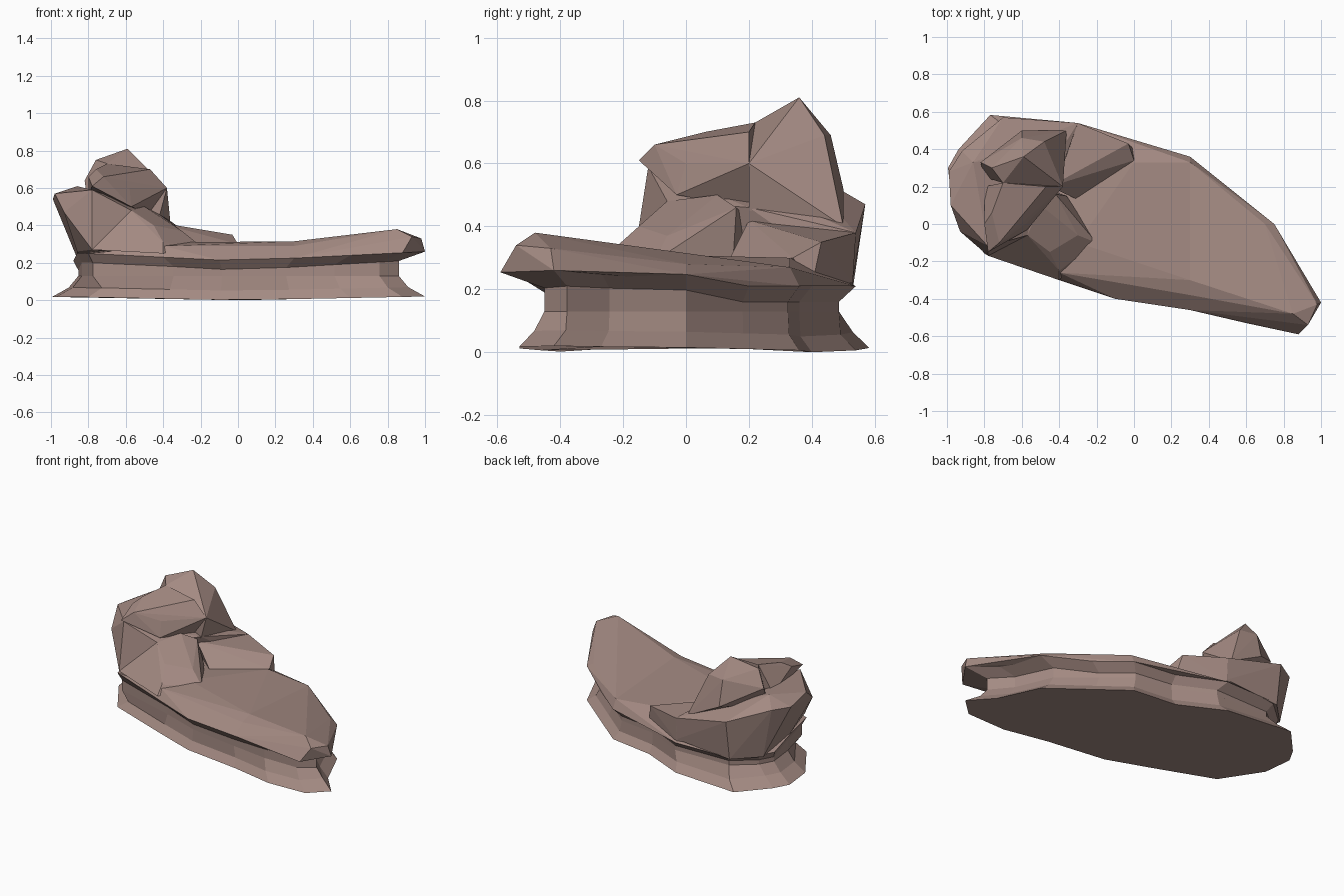
import bpy
import bmesh

# Remove the default object
default_cube = bpy.data.objects.get("Cube")
if default_cube:
    bpy.data.objects.remove(default_cube, do_unlink=True)

# Single stone colour
stone = bpy.data.materials.new("dusty_brown_stone")
stone.use_nodes = True
stone_colour = (.37, .255, .225, 1)
stone.diffuse_color = stone_colour
shader = next(node for node in stone.node_tree.nodes if node.type == "BSDF_PRINCIPLED")
shader.inputs["Base Color"].default_value = stone_colour
shader.inputs["Roughness"].default_value = .9


def finish(bm, name):
    """Turn a bmesh into a flat shaded stone object."""
    bmesh.ops.recalc_face_normals(bm, faces=bm.faces)
    mesh = bpy.data.meshes.new(name)
    bm.to_mesh(mesh)
    bm.free()
    mesh.materials.append(stone)
    obj = bpy.data.objects.new(name, mesh)
    bpy.context.collection.objects.link(obj)
    return obj


def chunk(name, points):
    """Make a faceted boulder wrapped tightly around its corner points."""
    bm = bmesh.new()
    corners = [bm.verts.new(point) for point in points]
    result = bmesh.ops.convex_hull(bm, input=corners)
    loose = {item for item in result["geom_interior"] + result["geom_unused"]
             if isinstance(item, bmesh.types.BMVert)}
    bmesh.ops.delete(bm, geom=list(loose), context="VERTS")
    bmesh.ops.dissolve_limit(bm, angle_limit=.05, verts=bm.verts, edges=bm.edges)
    return finish(bm, name)


def loft(name, rings):
    """Join a stack of outlines with quads and close both ends."""
    bm = bmesh.new()
    loops = [[bm.verts.new(point) for point in ring] for ring in rings]
    count = len(loops[0])
    for lower, upper in zip(loops, loops[1:]):
        for i in range(count):
            j = (i + 1) % count
            bm.faces.new((lower[i], lower[j], upper[j], upper[i]))
    bm.faces.new(loops[0][::-1])
    bm.faces.new(loops[-1])
    return finish(bm, name)


# Plan of the rock, clockwise from the left end
plan = [(-.86, .1), (-.88, .3), (-.83, .4), (-.68, .53), (-.3, .54), (0, .4), (.3, .36),
        (.5, .2), (.75, 0), (.87, -.27), (1, -.42), (.88, -.59), (.6, -.53), (.3, -.46),
        (-.1, -.4), (-.4, -.3), (-.8, -.16)]


def ledge_point(x, y):
    """The ledge lifts towards both ends along the front."""
    lift = abs(x) if y < .2 else 0
    return x, y, .21 + .05 * lift


def foot_point(x, y):
    """The foot spreads at the high end and tucks in at the tail."""
    spread = 1.13 if x < -.6 and y > 0 else 1
    reach = 1.1 if spread > 1 and y > .5 else 1
    return x * spread, max(y * reach, -.53), .02 * abs(x)


def neck_point(x, y, height):
    """The waist is pinched most at the tail."""
    pinch = .97 if x < -.6 else .86
    return x * pinch, max(y * .9, -.45), height


# Waisted plinth under the ledge
ledge = [ledge_point(x, y) for x, y in plan]
foot = [foot_point(x, y) for x, y in plan]
toe = [(x * .91, y * .91, z + .05) for x, y, z in foot]
waist = [neck_point(x, y, .13) for x, y in plan]
neck = [neck_point(x, y, z - .05) for x, y, z in ledge]
loft("plinth", [foot, toe, waist, neck, ledge])

# Deck in two halves, dipping in the middle and rising to the tail
seam = [(.3, -.38, .29), (.3, -.3, .315), (.3, .33, .27)]
deck_west = [point for point in ledge if point[0] <= .3]
deck_tail = [point for point in ledge if point[0] >= .3]
chunk("deck", deck_west + seam + [
    (-.1, -.2, .31), (-.3, -.1, .31), (-.4, -.26, .29), (0, .33, .3)])
chunk("tail", deck_tail + seam + [
    (.98, -.43, .33), (.93, -.54, .34), (.85, -.48, .38), (.7, 0, .28)])

# Low shelf behind the outcrop
shelf_back = [(-.3, .54, .38), (-.03, .43, .35)]
chunk("back_shelf", shelf_back + [
    (-.45, .2, .42), (0, .34, .3), (-.3, .13, .28), (-.3, .53, .22), (0, .4, .21), (-.7, .5, .25)])

# Rising collar between the deck and the outcrop
collar_tip = (-.57, -.06, .48)
front_corner = (-.78, -.17, .27)
chunk("front_collar", [
    collar_tip, front_corner, (-.4, -.3, .25), (-.4, -.25, .31), (-.45, -.15, .4),
    (-.3, -.06, .37), (-.2, -.1, .29), (-.36, .15, .3), (-.42, .16, .46),
    (-.5, .1, .5), (-.8, .1, .5), (-.8, .3, .3)])

# Main body of the outcrop, leaning outwards
back_corner = (-.7, .57, .47)
chunk("outcrop_body", [
    collar_tip, front_corner, back_corner, shelf_back[0],
    (-.86, .1, .26), (-.85, .38, .2), (-.7, .53, .2), (-.3, .53, .23),
    (-.98, .1, .57), (-.99, .28, .54), (-.92, .39, .54), (-.93, -.04, .47),
    (-.78, -.12, .59), (-.86, .33, .61), (-.42, .2, .46), (-.4, .38, .45)])

# Overhanging brow at the front
brow_crest = (-.7, .22, .73)
chunk("brow", [
    brow_crest, (-.78, -.15, .61), (-.72, -.1, .66), (-.8, 0, .66), (-.76, .06, .7),
    (-.58, 0, .6), (-.55, .1, .68), (-.47, .2, .7), (-.38, .2, .6), (-.42, .2, .56),
    (-.57, -.03, .5), (-.48, .2, .46), (-.8, .2, .55)])

# Highest crag at the back
chunk("crag", [
    brow_crest, (-.59, .36, .81), (-.76, .3, .75), (-.48, .44, .69),
    (-.6, .46, .69), (-.82, .33, .64), (-.38, .2, .6), (-.4, .3, .57),
    (-.36, .5, .4), (-.6, .5, .52), (-.42, .2, .45), (-.8, .25, .5)])
